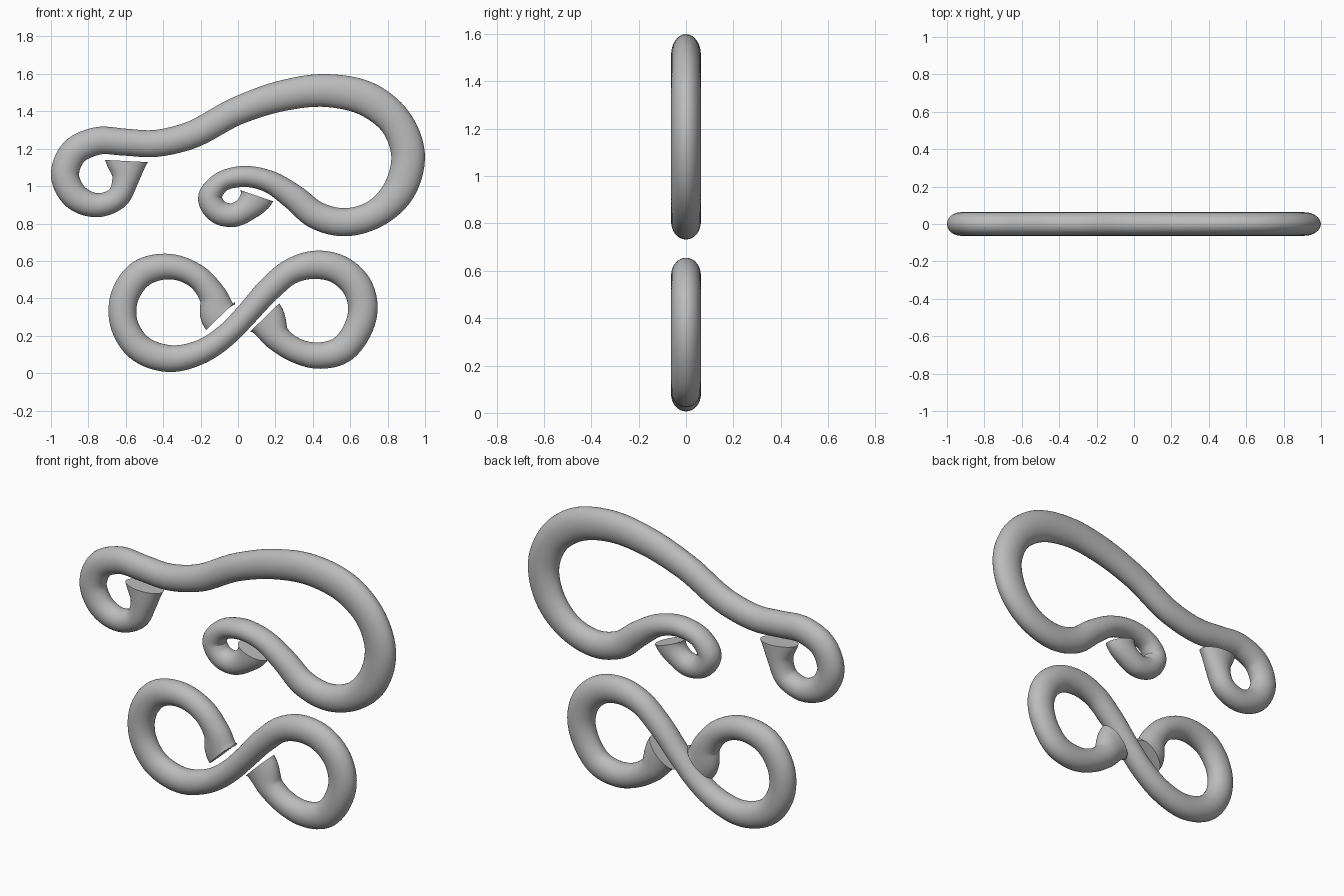
import bpy
import bmesh
import math
from mathutils import Vector

DEPTH = 0.063     # constant half thickness of the bars, front to back
SIDES = 32
STEPS = 7

old = bpy.data.objects.get("Cube")
if old:
    bpy.data.objects.remove(old, do_unlink=True)

steel = bpy.data.materials.new("grey metal")
steel.use_nodes = True
grey = (0.5, 0.5, 0.5, 1.0)
steel.diffuse_color = grey
steel.node_tree.nodes["Principled BSDF"].inputs["Base Color"].default_value = grey


def smooth_path(stations, start_dir, end_dir):
    """Chord-length Hermite spline through (x, z, half width) stations.
    Returns a list of (point, tangent), the end directions being fixed."""
    points = [Vector(s) for s in stations]
    spans = [(b.xy - a.xy).length for a, b in zip(points, points[1:])]
    slopes = [(b - a) / h for a, b, h in zip(points, points[1:], spans)]
    tangents = [Vector((*start_dir, slopes[0].z))]
    for i in range(1, len(points) - 1):
        before, after = spans[i - 1], spans[i]
        tangents.append((slopes[i - 1] * after + slopes[i] * before) / (before + after))
    tangents.append(Vector((*end_dir, slopes[-1].z)))

    samples = []
    for i, h in enumerate(spans):
        p, q = points[i], points[i + 1]
        m, n = tangents[i] * h, tangents[i + 1] * h
        last = i == len(spans) - 1
        for k in range(STEPS + last):
            t = k / STEPS
            bend = 3 * (q - p) - 2 * m - n
            twist = 2 * (p - q) + m + n
            place = p + t * (m + t * (bend + t * twist))
            slope = m + t * (2 * bend + 3 * t * twist)
            samples.append((place, slope.xy.normalized()))
    return samples


def scroll_bar(name, stations, start_dir, end_dir):
    """Sweep an oval along the path, with flat flared ends."""
    bm = bmesh.new()
    rings = []
    for place, tangent in smooth_path(stations, start_dir, end_dir):
        side = Vector((-tangent.y, 0, tangent.x))
        centre = Vector((place.x, 0, place.y))
        ring = []
        for k in range(SIDES):
            a = math.tau * k / SIDES
            offset = side * (place.z * math.cos(a)) + Vector((0, DEPTH * math.sin(a), 0))
            ring.append(bm.verts.new(centre + offset))
        rings.append(ring)
    for a, b in zip(rings, rings[1:]):
        for k in range(SIDES):
            j = (k + 1) % SIDES
            bm.faces.new((a[k], a[j], b[j], b[k]))
    bm.faces.new(rings[0])
    bm.faces.new(rings[-1])
    bmesh.ops.recalc_face_normals(bm, faces=bm.faces)

    mesh = bpy.data.meshes.new(name)
    bm.to_mesh(mesh)
    bm.free()
    mesh.materials.append(steel)
    obj = bpy.data.objects.new(name, mesh)
    bpy.context.collection.objects.link(obj)
    bpy.ops.object.select_all(action="DESELECT")
    obj.select_set(True)
    bpy.context.view_layer.objects.active = obj
    bpy.ops.object.shade_smooth_by_angle(angle=math.radians(45))
    return obj


# Upper bar: small curl on the right, long arch, tight curl in the middle
scroll_bar("upper_scroll", [
    (-.596, 1.134, .115), (-.602, 1.037, .072), (-.642, .941, .062),
    (-.749, .898, .064), (-.869, .944, .072), (-.925, 1.056, .075),
    (-.88, 1.179, .075), (-.754, 1.241, .074), (-.604, 1.235, .072),
    (-.46, 1.227, .072), (-.273, 1.265, .073), (0, 1.404, .075),
    (.241, 1.484, .082), (.476, 1.511, .088), (.711, 1.455, .092),
    (.842, 1.345, .089), (.909, 1.171, .09), (.858, .973, .086),
    (.735, .853, .076), (.561, .807, .075), (.417, .845, .074),
    (.297, .941, .069), (.16, 1.027, .059), (.016, 1.051, .056),
    (-.102, 1.013, .055), (-.15, .936, .064), (-.107, .864, .064),
    (-.027, .845, .064), (.048, .882, .069), (.099, .949, .094),
], start_dir=(-.05, -1), end_dir=(.32, .95))

# Lower bar: two facing loops joined by a diagonal
scroll_bar("lower_scroll", [
    (-.094, .305, .107), (-.134, .412, .075), (-.209, .508, .065),
    (-.369, .57, .068), (-.519, .532, .075), (-.61, .396, .075),
    (-.612, .273, .074), (-.532, .139, .074), (-.369, .078, .072),
    (-.19, .118, .064), (-.048, .217, .061), (.037, .305, .061),
    (.174, .455, .066), (.281, .543, .068), (.406, .579, .075),
    (.535, .556, .078), (.636, .465, .08), (.668, .353, .079),
    (.636, .225, .076), (.551, .123, .074), (.422, .094, .07),
    (.307, .123, .066), (.211, .19, .073), (.142, .297, .11),
], start_dir=(-.7, .72), end_dir=(-.7, .72))
